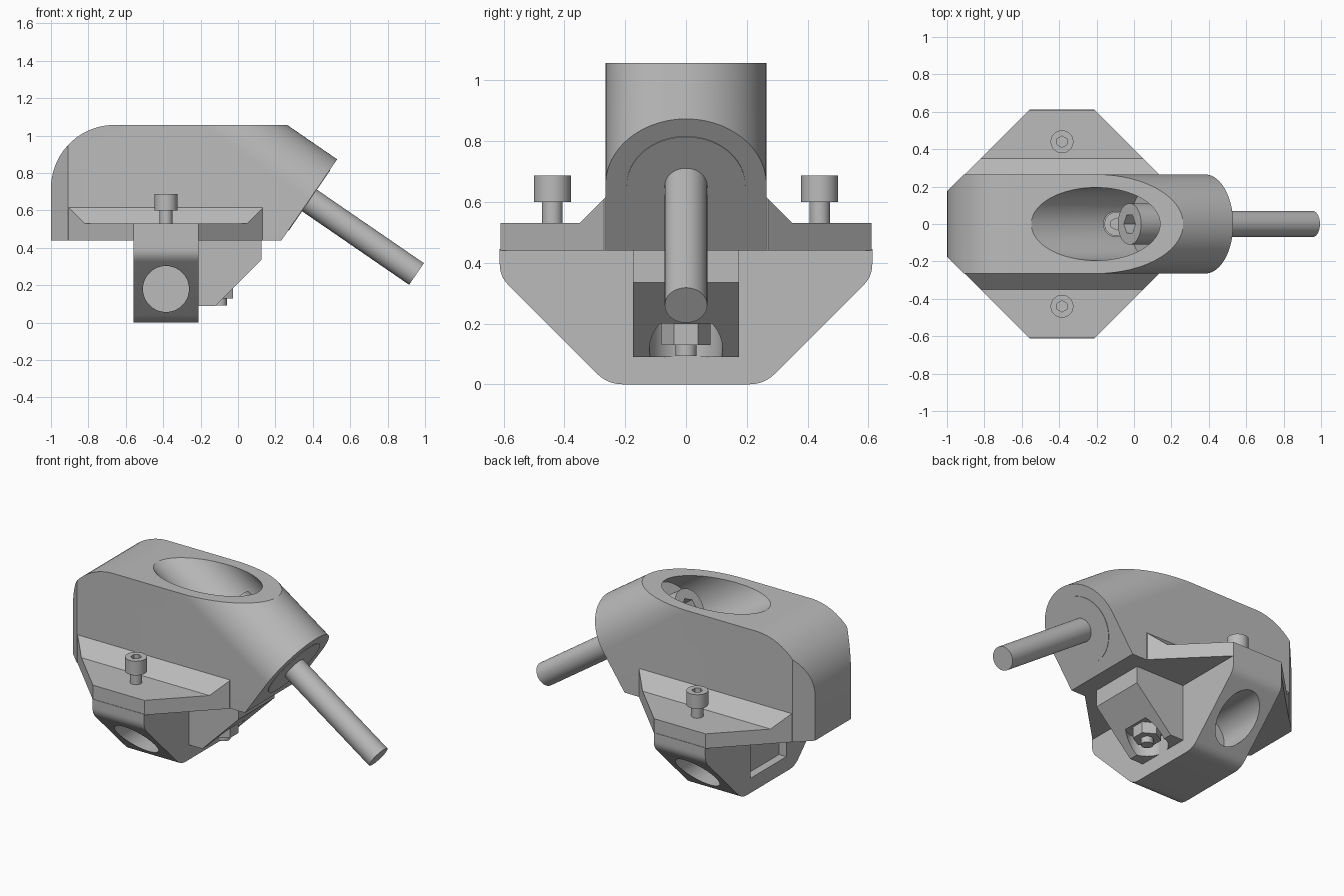
import bpy, bmesh, math
from mathutils import Vector, Matrix

if "Cube" in bpy.data.objects:
    bpy.data.objects.remove(bpy.data.objects["Cube"])

steel = bpy.data.materials.new("plain grey metal")
steel.use_nodes = True
GREY = (0.5, 0.5, 0.5, 1)
steel.diffuse_color = GREY
steel.node_tree.nodes["Principled BSDF"].inputs["Base Color"].default_value = GREY

TILT = math.radians(34.5)
AXIS = Vector((math.cos(TILT), 0, -math.sin(TILT)))   # down along the slanted rod
LIFT = Vector((math.sin(TILT), 0, math.cos(TILT)))    # square to the rod, upward
SIDE = Vector((0, 1, 0))
X, Y, Z = Vector((1, 0, 0)), SIDE, Vector((0, 0, 1))
END = Vector((0.38, 0, 0.655))                        # centre of the slanted end face
HALF = 0.265


def finish(bm, name):
    bmesh.ops.recalc_face_normals(bm, faces=bm.faces)
    mesh = bpy.data.meshes.new(name)
    bm.to_mesh(mesh)
    bm.free()
    mesh.materials.append(steel)
    obj = bpy.data.objects.new(name, mesh)
    bpy.context.collection.objects.link(obj)
    return obj


def prism(points, origin, u, v, depth):
    """Extrude a 2D outline lying in the u, v plane along the depth vector."""
    bm = bmesh.new()
    face = bm.faces.new([bm.verts.new(origin + u * a + v * b) for a, b in points])
    new = bmesh.ops.extrude_face_region(bm, geom=[face])["geom"]
    bmesh.ops.translate(bm, vec=depth, verts=[g for g in new if isinstance(g, bmesh.types.BMVert)])
    return bm


def clip(bm, point, normal):
    """Remove everything beyond a plane and cap the cut."""
    bmesh.ops.bisect_plane(bm, geom=bm.verts[:] + bm.edges[:] + bm.faces[:], dist=1e-5,
                           plane_co=point, plane_no=normal, clear_outer=True)
    bmesh.ops.holes_fill(bm, edges=[e for e in bm.edges if e.is_boundary], sides=0)


def cylinder(name, start, direction, radius, length, sides=64):
    bm = bmesh.new()
    bmesh.ops.create_cone(bm, cap_ends=True, segments=sides, radius1=radius,
                          radius2=radius, depth=length)
    turn = direction.to_track_quat('Z', 'Y').to_matrix().to_4x4()
    middle = Vector(start) + direction * (length / 2)
    bmesh.ops.transform(bm, matrix=Matrix.Translation(middle) @ turn, verts=bm.verts)
    return finish(bm, name)


def box(name, low, high):
    low, high = Vector(low), Vector(high)
    size = high - low
    outline = [(0, 0), (size.x, 0), (size.x, size.y), (0, size.y)]
    return finish(prism(outline, low, X, Y, Z * size.z), name)


def combine(obj, other, operation='DIFFERENCE'):
    mod = obj.modifiers.new("join", 'BOOLEAN')
    mod.operation, mod.object, mod.solver = operation, other, 'EXACT'
    bpy.context.view_layer.objects.active = obj
    bpy.ops.object.modifier_apply(modifier=mod.name)
    bpy.data.objects.remove(other)


def bolt(name, top, up, head_radius, head_height, shaft_radius, shaft_length):
    top = Vector(top)
    head = cylinder(name + "_head", top, -up, head_radius, head_height)
    depth = head_height * 0.5
    combine(head, cylinder("socket", top + up * 0.02, -up, head_radius * 0.5, depth + 0.02, 6))
    cylinder(name + "_shaft", top - up * (head_height - 0.003), -up, shaft_radius, shaft_length)


def rounded(points, reach, steps=6):
    """Outline with each listed corner softened by the given reach."""
    out, pts = [], [Vector(p) for p in points]
    for i, p in enumerate(pts):
        if not reach[i]:
            out.append(tuple(p))
            continue
        a = p + (pts[i - 1] - p).normalized() * reach[i]
        b = p + (pts[(i + 1) % len(pts)] - p).normalized() * reach[i]
        for k in range(steps + 1):
            t = k / steps
            out.append(tuple(a * (1 - t) ** 2 + p * 2 * t * (1 - t) + b * t * t))
    return out


def clip_diagonals(bm, xs, sign, y=0.61):
    for s in (1, -1):
        clip(bm, Vector((xs, s * y, 0)), Vector((sign, s, 0)))


# Main housing: arched section swept along the slanted axis, then trimmed
arch = [(HALF * math.cos(math.pi * i / 48), HALF * math.sin(math.pi * i / 48)) for i in range(49)]
arch += [(-HALF, -2), (HALF, -2)]
bm = prism(arch, END, SIDE, LIFT, AXIS * -3)
clip(bm, Vector((0, 0, 1.057)), Z)
clip(bm, Vector((0, 0, 0.44)), -Z)
CURVE = 0.34
for i in range(17):
    a = math.pi / 2 * i / 16
    n = Vector((-math.cos(a), 0, math.sin(a)))
    clip(bm, Vector((CURVE - 1, 0, 1.057 - CURVE)) + n * CURVE, n)
clip_diagonals(bm, -0.565, -1)
housing = finish(bm, "housing")

# Slanted counterbore and the pocket for the upright bolt
seat = END - AXIS * 0.35
combine(housing, cylinder("bore", seat, -AXIS, 0.195, 1.5, 96))
combine(housing, cylinder("bolt_pocket", (-0.095, 0, 0.6), Z, 0.068, 0.25))
cylinder("end_plug", END - AXIS * 0.1, AXIS, 0.195, 0.103, 96)

# Slanted rod with a socket head
bolt("rod", seat - AXIS * 0.14, -AXIS, 0.11, 0.14, 0.07, 1.05)

# Octagonal flange with sloped shoulders
half = [(0.61, 0.44), (0.61, 0.53), (0.35, 0.53), (0.26, 0.62)]
outline = half + [(-y, z) for y, z in reversed(half)]
bm = prism(outline, X * -0.98, Y, Z, X * 1.11)
clip_diagonals(bm, -0.56, -1)
clip_diagonals(bm, -0.21, 1)
finish(bm, "flange")

# Cradle under the flange
side = [(0.613, 0.445), (0.613, 0.355), (0.258, 0)]
corners = side + [(-y, z) for y, z in reversed(side)]
profile = rounded(corners, [0, 0.04, 0.05, 0.05, 0.04, 0])
cradle = finish(prism(profile, X * -0.56, Y, Z, X * 0.35), "cradle")
combine(cradle, box("slot", (-0.6, -0.175, 0.09), (-0.51, 0.175, 0.44)))
for s in (1, -1):
    combine(cradle, cylinder("side_hole", (-0.385, s * 0.176, 0.18), Y * s, 0.123, 0.6))

# Sliding block with a sloped nose and a nut recess
nose = [(-0.45, 0.09), (-0.12, 0.09), (0.125, 0.335), (0.125, 0.46), (-0.45, 0.46)]
block = finish(prism(nose, Y * -0.175, X, Z, Y * 0.35), "sliding_block")
combine(block, cylinder("nut_recess", (-0.095, 0, 0), Z, 0.12, 0.2))
cylinder("nut", (-0.095, 0, 0.13), Z, 0.08, 0.08, 6)

# Socket head bolts
bolt("center_bolt", (-0.095, 0, 0.69), Z, 0.063, 0.09, 0.035, 0.51)
for label, s in (("left", 1), ("right", -1)):
    bolt(label + "_bolt", (-0.385, s * 0.44, 0.687), Z, 0.061, 0.087, 0.034, 0.2)

# Smooth round surfaces, keep edges crisp
bpy.ops.object.select_all(action='DESELECT')
for obj in bpy.context.collection.objects:
    if obj.type == 'MESH' and steel.name in obj.data.materials:
        obj.select_set(True)
        bpy.context.view_layer.objects.active = obj
bpy.ops.object.shade_smooth_by_angle(angle=math.radians(25))
